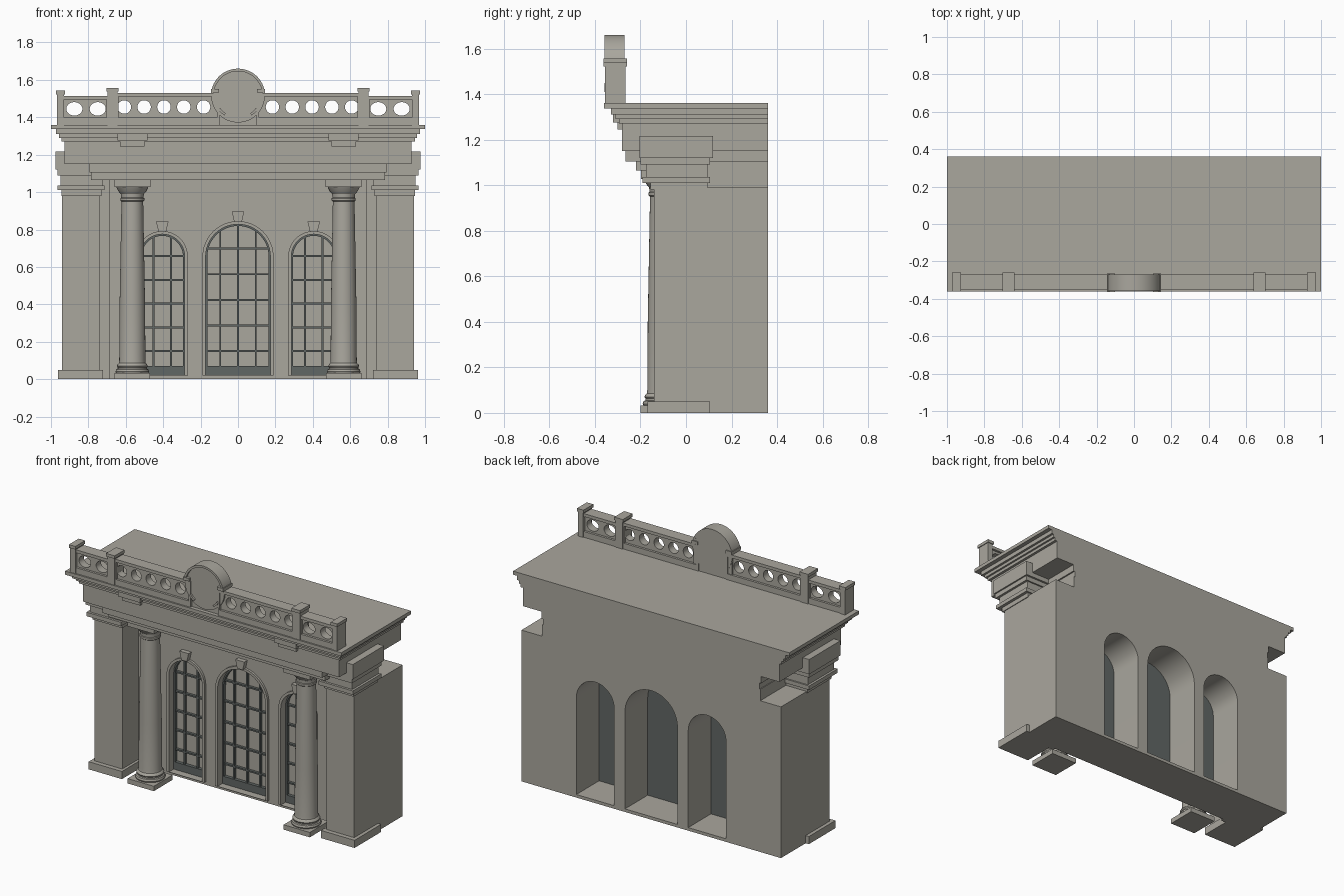
import bpy, bmesh, math
from mathutils import Vector

cube = bpy.data.objects.get("Cube")
if cube:
    bpy.data.objects.remove(cube, do_unlink=True)


def material(name, color):
    m = bpy.data.materials.new(name)
    m.use_nodes = True
    m.diffuse_color = color
    m.node_tree.nodes["Principled BSDF"].inputs["Base Color"].default_value = color
    return m


STONE = material("warm_grey_stone", (0.40, 0.385, 0.34, 1))
DARK = material("dark_green_metal", (0.12, 0.135, 0.13, 1))


def add_object(name, bm, mat):
    bmesh.ops.recalc_face_normals(bm, faces=bm.faces)
    mesh = bpy.data.meshes.new(name)
    bm.to_mesh(mesh)
    bm.free()
    mesh.materials.append(mat)
    ob = bpy.data.objects.new(name, mesh)
    bpy.context.collection.objects.link(ob)
    return ob


def select(ob):
    bpy.ops.object.select_all(action='DESELECT')
    ob.select_set(True)
    bpy.context.view_layer.objects.active = ob


def box(name, x0, x1, y0, y1, z0, z1, mat=STONE):
    bm = bmesh.new()
    bmesh.ops.create_cube(bm, size=1)
    for v in bm.verts:
        v.co = Vector(((x0 + x1) / 2 + v.co.x * (x1 - x0),
                       (y0 + y1) / 2 + v.co.y * (y1 - y0),
                       (z0 + z1) / 2 + v.co.z * (z1 - z0)))
    return add_object(name, bm, mat)


def sided_box(name, x0, x1, *rest):
    box("left_" + name, x0, x1, *rest)
    box("right_" + name, -x1, -x0, *rest)


def plate(name, loops, y0, y1, mat=STONE):
    """Extruded x-z outline; inner loops become holes."""
    cu = bpy.data.curves.new(name, 'CURVE')
    cu.dimensions, cu.fill_mode = '2D', 'BOTH'
    cu.extrude = (y1 - y0) / 2
    for loop in loops:
        sp = cu.splines.new('POLY')
        sp.points.add(len(loop) - 1)
        for p, (x, z) in zip(sp.points, loop):
            p.co = (x, z, 0, 1)
        sp.use_cyclic_u = True
    ob = bpy.data.objects.new(name, cu)
    bpy.context.collection.objects.link(ob)
    ob.rotation_euler.x = math.pi / 2
    ob.location.y = (y0 + y1) / 2
    cu.materials.append(mat)
    select(ob)
    bpy.ops.object.convert(target='MESH')
    ob = bpy.context.object
    bm = bmesh.new()
    bm.from_mesh(ob.data)
    bmesh.ops.remove_doubles(bm, verts=bm.verts, dist=1e-5)
    bmesh.ops.recalc_face_normals(bm, faces=bm.faces)
    bm.to_mesh(ob.data)
    bm.free()
    bpy.ops.object.shade_smooth_by_angle(angle=math.radians(30))
    return ob


def rect(x0, x1, z0, z1):
    return [(x0, z0), (x1, z0), (x1, z1), (x0, z1)]


def arc(cx, cz, rx, rz, a0, a1, n):
    angles = [math.radians(a0 + (a1 - a0) * i / n) for i in range(n + 1)]
    return [(cx + rx * math.cos(a), cz + rz * math.sin(a)) for a in angles]


def ellipse(cx, cz, rx, rz, n=32):
    return arc(cx, cz, rx, rz, 0, 360, n)[:-1]


def band(cx, cz, r0, r1, a0, a1, n):
    return arc(cx, cz, r1, r1, a0, a1, n) + arc(cx, cz, r0, r0, a1, a0, n)


SPRING = 0.655


def arch(cx, r, z0):
    return [(cx - r, z0), (cx + r, z0)] + arc(cx, SPRING, r, r, 0, 180, 24)


# Main wall with three arched openings
windows = [("center", 0, 0.19, (-0.095, 0, 0.095), 0.137),
           ("left", 0.405, 0.137, (-0.047, 0.047), 0.127),
           ("right", -0.405, 0.137, (-0.047, 0.047), 0.127)]
outline = [(-0.74, 0), (0.74, 0), (0.74, 0.99), (0.79, 0.99),
           (0.79, 1.065), (-0.79, 1.065), (-0.79, 0.99), (-0.74, 0.99)]
plate("main_wall", [outline] + [arch(cx, r, 0.02) for _, cx, r, _, _ in windows], 0.05, 0.36)

# Arched windows: frame, panes, glazing bars, keystone
for side, cx, r, verticals, pitch in windows:
    name = side + "_window_"
    ri, b = r - 0.017, 0.005
    plate(name + "frame", [arch(cx, r, 0.02), arch(cx, ri, 0.021)], 0.035, 0.115)
    plate(name + "backing", [arch(cx, r, 0.02)], 0.115, 0.125, DARK)
    plate(name + "panes", [arch(cx, ri, 0.07)], 0.107, 0.115)
    plate(name + "inner_rim", [arch(cx, ri, 0.02), arch(cx, ri - 0.009, 0.07)], 0.085, 0.107, DARK)
    for dx in verticals:
        top = SPRING + math.sqrt(ri * ri - dx * dx)
        box(name + "vertical_bar", cx + dx - b, cx + dx + b, 0.09, 0.107, 0.07, top, DARK)
    for i in range(5):
        z = 0.15 + i * pitch
        w = math.sqrt(ri * ri - max(0, z - SPRING) ** 2)
        box(name + "cross_bar", cx - w, cx + w, 0.09, 0.107, z - b, z + b, DARK)
    top = SPRING + r
    plate(name + "keystone", [[(cx - 0.02, top - 0.005), (cx + 0.02, top - 0.005),
                               (cx + 0.033, top + 0.05), (cx - 0.033, top + 0.05)]], 0.02, 0.05)

# Corner piers with stepped base and capital
sided_box("pier", 0.74, 0.94, -0.14, 0.36, 0, 0.99)
sided_box("pier_base", 0.722, 0.963, -0.17, 0.105, 0, 0.05)
sided_box("wall_strip", 0.685, 0.74, 0.03, 0.05, 0, 1.065)
for x0, x1, y0, y1, z0, z1 in [(0.73, 0.945, -0.155, 0.095, 0.98, 1.01),
                               (0.715, 0.965, -0.19, 0.105, 1.01, 1.036),
                               (0.725, 0.95, -0.175, 0.095, 1.036, 1.09),
                               (0.715, 0.965, -0.2, 0.105, 1.09, 1.12),
                               (0.7, 0.975, -0.205, 0.118, 1.12, 1.217)]:
    sided_box("pier_capital_step", x0, x1, y0, y1, z0, z1)

# Entablature and cornice, from the bottom up
for name, hx, y0, z0, z1 in [("architrave", 0.785, -0.22, 1.065, 1.105),
                             ("architrave_fillet", 0.795, -0.265, 1.105, 1.15),
                             ("frieze", 0.928, -0.28, 1.15, 1.27),
                             ("cornice_bed", 0.945, -0.295, 1.27, 1.29),
                             ("cornice_step", 0.957, -0.31, 1.29, 1.31),
                             ("cornice_upper", 0.972, -0.33, 1.31, 1.337),
                             ("roof_slab", 1.0, -0.36, 1.337, 1.36)]:
    box(name, -hx, hx, y0, 0.36, z0, z1)
COL = 0.565
sided_box("bracket_lower", COL - 0.065, COL + 0.065, -0.3, -0.27, 1.245, 1.275)
sided_box("bracket_upper", COL - 0.08, COL + 0.08, -0.32, -0.27, 1.275, 1.312)

# Columns: turned shaft on a square plinth
profile = [(0, 0.03), (0.086, 0.03), (0.09, 0.04), (0.086, 0.052), (0.078, 0.055),
           (0.078, 0.063), (0.083, 0.07), (0.078, 0.08), (0.072, 0.085), (0.07, 0.1),
           (0.068, 0.4), (0.058, 0.95), (0.064, 0.955), (0.064, 0.967), (0.06, 0.97),
           (0.062, 0.99), (0.075, 1.005), (0.087, 1.03), (0, 1.03)]
for side, cx in (("left", COL), ("right", -COL)):
    bm = bmesh.new()
    ring = [bm.verts.new((cx + r, -0.1, z)) for r, z in profile]
    edges = [bm.edges.new(p) for p in zip(ring, ring[1:])]
    bmesh.ops.spin(bm, geom=ring + edges, cent=(cx, -0.1, 0), axis=(0, 0, 1),
                   angle=math.tau, steps=32, use_merge=True)
    bmesh.ops.remove_doubles(bm, verts=bm.verts, dist=1e-5)
    select(add_object(side + "_column", bm, STONE))
    bpy.ops.object.shade_smooth_by_angle(angle=math.radians(35))
sided_box("column_plinth", COL - 0.095, COL + 0.095, -0.2, -0.005, 0, 0.032)
sided_box("column_abacus", COL - 0.096, COL + 0.096, -0.198, -0.004, 1.028, 1.066)

# Parapet: pierced panels between rails and posts
for side, s in (("left", 1), ("right", -1)):
    def span(a, b):
        return sorted((s * a, s * b))
    for part, a, b, top, z, xs, rx, rz in [
            ("inner", 0.1, 0.65, 1.53, 1.455, [0.184 + 0.106 * i for i in range(5)], 0.036, 0.036),
            ("outer", 0.69, 0.945, 1.515, 1.445, [0.75, 0.875], 0.043, 0.036)]:
        x0, x1 = span(a, b)
        plate(f"{side}_{part}_parapet_panel",
              [rect(x0, x1, 1.36, top - 0.01)] + [ellipse(s * x, z, rx, rz) for x in xs], -0.335, -0.285)
        plate(f"{side}_{part}_parapet_frame",
              [rect(x0, x1, 1.36, top), rect(x0 + 0.012, x1 - 0.012, 1.398, top - 0.02)], -0.35, -0.27)
    for part, a, b, top in [("mid", 0.645, 0.697, 1.537), ("end", 0.93, 0.967, 1.522)]:
        x0, x1 = span(a, b)
        box(f"{side}_{part}_post", x0, x1, -0.355, -0.265, 1.36, top)
        box(f"{side}_{part}_post_cap", x0 - 0.005, x1 + 0.005, -0.362, -0.26, top, top + 0.02)

# Round crest at the middle of the parapet
CZ = 1.515
box("crest_block", -0.14, 0.14, -0.335, -0.275, 1.36, 1.53)
plate("crest_disc", [ellipse(0, CZ, 0.143, 0.143, 64)], -0.345, -0.272)
plate("crest_hood", [band(0, CZ, 0.131, 0.145, 5, 175, 32)], -0.359, -0.27)
for a in (215, 305):
    plate("crest_scroll", [band(0, CZ, 0.115, 0.128, a, a + 20, 8)], -0.357, -0.34)
sided_box("crest_ear", 0.102, 0.145, -0.363, -0.265, 1.533, 1.552)
